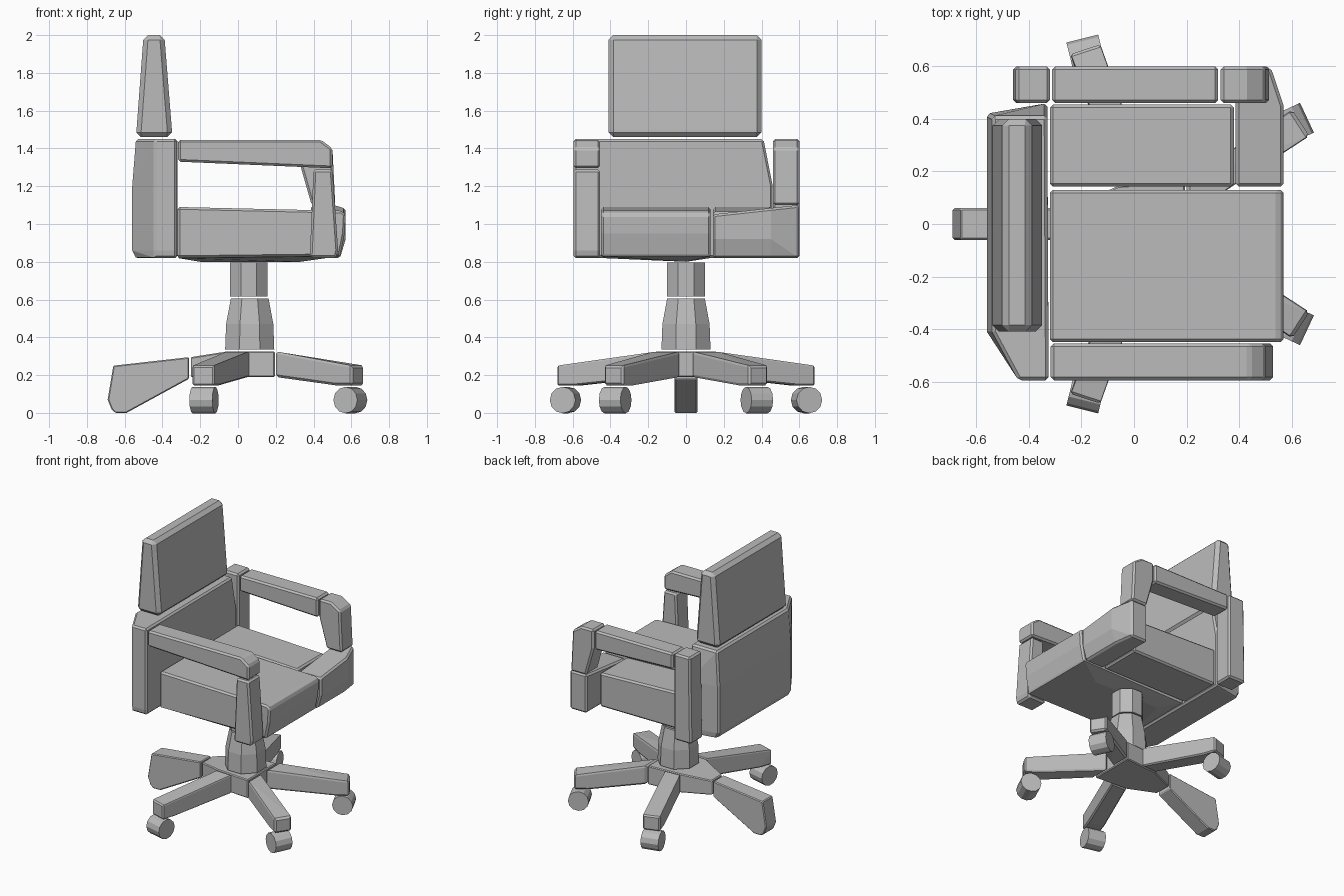
import bpy
import bmesh
import math
from mathutils import Matrix, Vector

if "Cube" in bpy.data.objects:
    bpy.data.objects.remove(bpy.data.objects["Cube"], do_unlink=True)

grey = bpy.data.materials.new("plain_grey")
grey.use_nodes = True
grey.diffuse_color = (0.5, 0.5, 0.5, 1)
grey.node_tree.nodes["Principled BSDF"].inputs["Base Color"].default_value = (0.5, 0.5, 0.5, 1)


def finish(name, bm, bevel):
    """Turn a bmesh into a grey, lightly bevelled, flat shaded object."""
    bmesh.ops.recalc_face_normals(bm, faces=bm.faces[:])
    mesh = bpy.data.meshes.new(name)
    bm.to_mesh(mesh)
    bm.free()
    mesh.materials.append(grey)
    obj = bpy.data.objects.new(name, mesh)
    bpy.context.collection.objects.link(obj)
    if bevel:
        mod = obj.modifiers.new("soft_edges", "BEVEL")
        mod.width = bevel
        mod.segments = 1
        mod.limit_method = "ANGLE"
        mod.angle_limit = math.radians(35)
    return obj


def hull(name, points, bevel=0.012):
    """Convex solid wrapped around a few points."""
    bm = bmesh.new()
    for p in points:
        bm.verts.new(p)
    result = bmesh.ops.convex_hull(bm, input=bm.verts[:])
    inner = {g for g in result["geom_interior"] if isinstance(g, bmesh.types.BMVert)}
    bmesh.ops.delete(bm, geom=list(inner), context="VERTS")
    bmesh.ops.dissolve_limit(bm, angle_limit=math.radians(2), verts=bm.verts[:], edges=bm.edges[:])
    return finish(name, bm, bevel)


def side_profile(name, profile, y0, y1, bevel=0.012):
    """Solid with an x-z profile stretched across y."""
    return hull(name, [(x, y, z) for x, z in profile for y in (y0, y1)], bevel)


def rings(name, x, levels, sides=8):
    """Upright faceted column from (radius, height) levels."""
    points = []
    for radius, z in levels:
        corner = radius / math.cos(math.pi / sides)
        for i in range(sides):
            a = (i + 0.5) * math.tau / sides
            points.append((x + corner * math.cos(a), corner * math.sin(a), z))
    return hull(name, points, 0)


# Headrest, tapering upwards
side_profile("headrest", [(-0.54, 1.46), (-0.35, 1.46), (-0.35, 1.5), (-0.39, 2), (-0.5, 2)],
             -0.41, 0.40, 0.025)

# Backrest, merged with the right rear post
back_plan = [(-0.33, 0.46), (-0.325, -0.595), (-0.44, -0.595), (-0.56, -0.41), (-0.56, 0.42)]
back_points = [(x, y, z) for x, y in back_plan for z in (0.86, 1.2)]
back_points += [(max(x, -0.54), min(y, 0.41), 1.45) for x, y in back_plan]
back_points += [(max(x, -0.54), y * 0.99, 0.82) for x, y in back_plan]
hull("backrest", back_points)

# Left rear post
side_profile("left_rear_post", [(-0.46, 0.82), (-0.32, 0.82), (-0.32, 1.45), (-0.45, 1.45)],
             0.46, 0.6)

# Seat cushion with a shallow belly
seat = [(x, y, z) for y in (-0.45, 0.13)
        for x, z in [(-0.32, 0.82), (-0.32, 1.09), (0.55, 1.07), (0.57, 1.05),
                     (0.565, 0.95), (0.54, 0.83)]]
seat += [(-0.2, 0, 0.8), (0.33, 0, 0.8)]
hull("seat_cushion", seat)
side_profile("seat_left_strip", [(-0.32, 0.82), (-0.32, 1.09), (0.38, 1.065), (0.38, 0.82)],
             0.142, 0.455)

# Seat front left corner, rising to the arm post
corner_plan = [(0.387, 0.142), (0.57, 0.142), (0.57, 0.45), (0.52, 0.598), (0.387, 0.598)]
corner = [(x, y, 1.035 + 0.11 * y) for x, y in corner_plan]
corner += [(x, y, 0.92) for x, y in corner_plan]
corner += [(min(x, 0.54), y, 0.82) for x, y in corner_plan]
hull("seat_left_corner", corner)

# Armrests
side_profile("right_arm", [(-0.317, 1.33), (-0.317, 1.445), (0.44, 1.445), (0.5, 1.4), (0.5, 1.295)],
             -0.595, -0.455)
side_profile("left_arm", [(-0.312, 1.33), (-0.312, 1.445), (0.32, 1.445), (0.32, 1.305)], 0.46, 0.6)

# Front arm posts
side_profile("right_front_post", [(0.4, 1.288), (0.5, 1.288), (0.53, 0.86), (0.52, 0.82), (0.38, 0.82)],
             -0.595, -0.455)
side_profile("left_front_post", [(0.33, 1.31), (0.33, 1.445), (0.43, 1.445), (0.5, 1.4),
                                 (0.515, 1.1), (0.39, 1.1)], 0.46, 0.6)

# Gas lift column
rings("upper_column", 0.057, [(0.1, 0.615), (0.1, 0.795)])
rings("lower_column", 0.062, [(0.13, 0.335), (0.125, 0.47), (0.1, 0.605)])

# Base hub
hub_plan = [(-0.25, 0.06), (-0.06, 0.145), (0.07, 0.155), (0.195, 0.165)]
hub = []
for x, y in hub_plan:
    for side in (-1, 1):
        hub += [(x, y * side, 0.19), (x, y * side, 0.295 if x < -0.2 else 0.325)]
hull("base_hub", hub, 0.006)

# Rear leg with its foot in one piece
side_profile("rear_leg", [(-0.26, 0.295), (-0.66, 0.25), (-0.69, 0.07), (-0.67, 0.02),
                          (-0.65, 0), (-0.59, 0), (-0.26, 0.18)], -0.06, 0.06, 0.006)


def leg(name, start, tip, angle, side):
    """Tapered leg from two hub points out to a flat-bottomed tip."""
    out = Vector((math.cos(angle), math.sin(angle)))
    across = Vector((-out.y, out.x)) * 0.06
    points = [(x, y * side, z) for x, y in start for z in (0.19, 0.325)]
    for s in (-1, 1):
        end = Vector(tip) + across * s
        heel = end - out * 0.1
        points += [(end.x, end.y * side, z) for z in (0.145, 0.25)]
        points.append((heel.x, heel.y * side, 0.145))
    hull(name, points)


def caster(name, x, y, angle, side):
    """Faceted wheel lying on a horizontal axle."""
    bm = bmesh.new()
    turn = Matrix.Rotation(angle * side, 4, "Z") @ Matrix.Rotation(math.pi / 2, 4, "X")
    bmesh.ops.create_cone(bm, cap_ends=True, segments=12, radius1=0.07, radius2=0.07, depth=0.125,
                          matrix=Matrix.Translation((x, y * side, 0.068)) @ turn)
    finish(name, bm, 0)


# Mirrored legs and casters
for label, side in (("left", 1), ("right", -1)):
    leg(label + "_front_leg", [(0.2, 0.03), (0.2, 0.17)], (0.635, 0.385), math.radians(33), side)
    leg(label + "_back_leg", [(-0.06, 0.15), (0.06, 0.155)], (-0.185, 0.665), math.radians(108), side)
    caster(label + "_front_caster", 0.595, 0.375, math.radians(25), side)
    caster(label + "_back_caster", -0.18, 0.638, math.radians(104), side)
